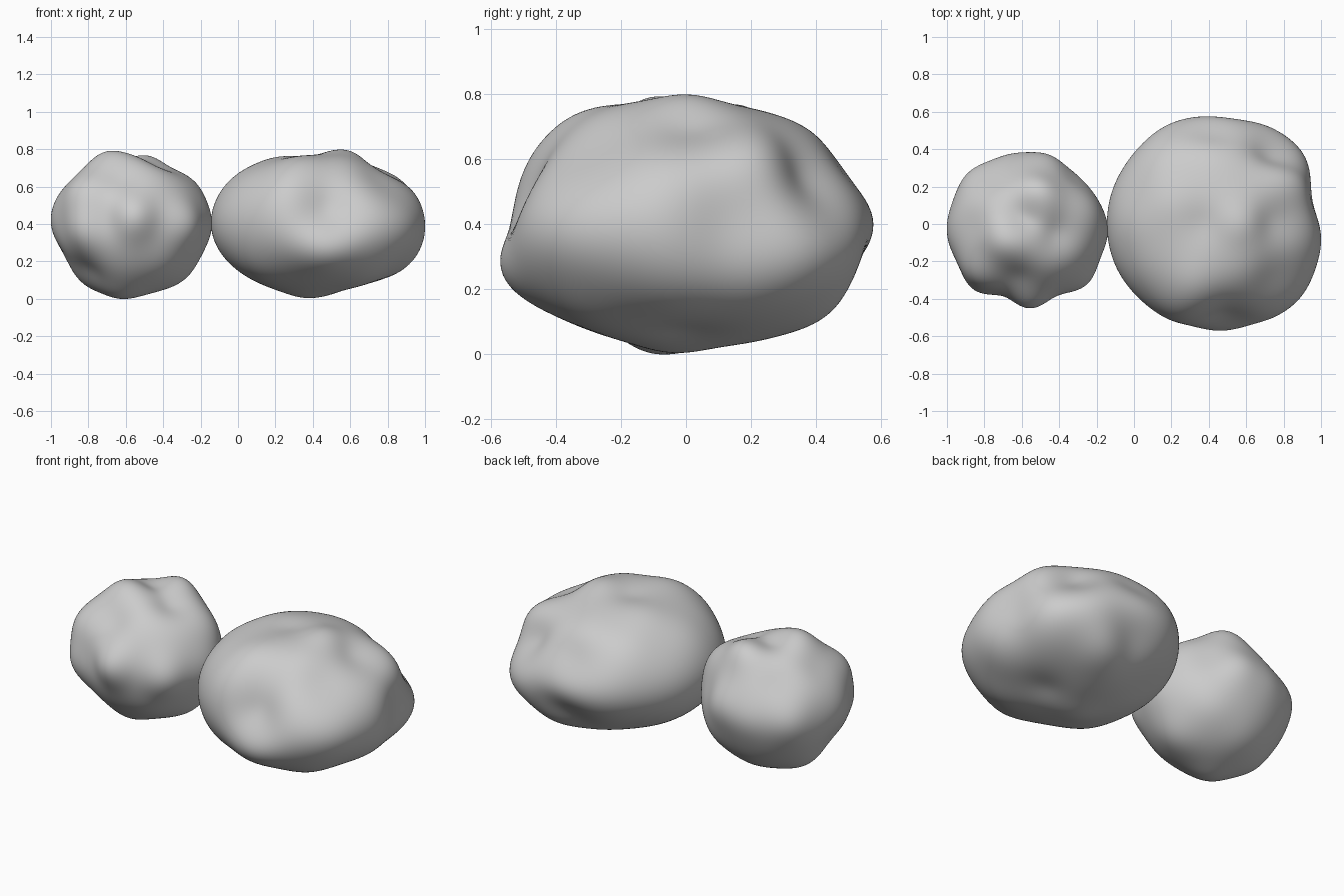
import bpy, bmesh, math
from mathutils import Vector


def lobe(name, centre, radii, marks, sharp=20):
    """Ellipsoid of rock pulled through a few surface marks with smooth bumps."""
    c = Vector(centre)
    dirs, goal = [], []

    def base(d):
        return 1 / math.sqrt(sum((d[i] / radii[i]) ** 2 for i in range(3)))

    for p in marks:
        v = Vector(p) - c
        d = v.normalized()
        dirs.append(d)
        goal.append(v.length / base(d) - 1)
    w = [0.0] * len(dirs)

    def swell(d):
        return sum(wi * math.exp(sharp * (d.dot(e) - 1)) for wi, e in zip(w, dirs))

    # relax the bump heights until the surface meets every mark
    for _ in range(20):
        for i, d in enumerate(dirs):
            w[i] += 0.8 * (goal[i] - swell(d))

    bm = bmesh.new()
    bmesh.ops.create_icosphere(bm, subdivisions=6, radius=1)
    for v in bm.verts:
        d = v.co.normalized()
        v.co = c + d * base(d) * (1 + swell(d))
    for f in bm.faces:
        f.smooth = True
    me = bpy.data.meshes.new(name)
    bm.to_mesh(me)
    bm.free()
    ob = bpy.data.objects.new(name, me)
    bpy.context.collection.objects.link(ob)


# large flattened lobe
lobe("large_lobe", (0.43, 0, 0.4), (0.57, 0.56, 0.38), [
    # rim, anticlockwise from +x
    (1.0, -0.10, 0.38), (0.95, 0.13, 0.42), (0.90, 0.38, 0.30), (0.75, 0.50, 0.37),
    (0.42, 0.575, 0.40), (0.18, 0.53, 0.40), (0.0, 0.38, 0.42), (-0.115, 0.18, 0.42),
    (-0.14, -0.07, 0.42), (-0.09, -0.24, 0.42), (0.02, -0.39, 0.42), (0.24, -0.525, 0.45),
    (0.48, -0.51, 0.42), (0.72, -0.51, 0.36), (0.90, -0.38, 0.37),
    # upper slopes and plateau edge
    (0.48, -0.44, 0.58), (0.25, -0.47, 0.61), (0.32, -0.33, 0.74), (0.58, -0.24, 0.745),
    (0.76, -0.28, 0.62), (0.08, -0.25, 0.665), (-0.02, 0.0, 0.655), (0.18, 0.12, 0.75),
    (0.37, 0.0, 0.76), (0.58, 0.0, 0.795), (0.76, 0.02, 0.68), (0.92, 0.0, 0.59),
    (0.85, 0.25, 0.62), (0.74, 0.36, 0.52), (0.58, 0.25, 0.725), (0.40, 0.42, 0.65),
    (0.42, 0.495, 0.545), (0.15, 0.36, 0.655),
    # lower slopes
    (0.48, -0.57, 0.29), (0.40, -0.38, 0.11), (0.70, -0.34, 0.12), (0.93, -0.05, 0.20),
    (0.80, 0.06, 0.115), (0.64, 0.0, 0.075), (0.36, -0.04, 0.005), (0.0, 0.0, 0.15),
    (0.09, -0.28, 0.14), (0.14, 0.28, 0.15), (0.43, 0.26, 0.05), (0.57, 0.45, 0.135),
    (0.45, 0.51, 0.26), (0.84, 0.28, 0.16),
])

# small rounder lobe
lobe("small_lobe", (-0.58, -0.02, 0.4), (0.42, 0.38, 0.38), [
    # rim, anticlockwise from +x
    (-0.14, -0.05, 0.40), (-0.20, 0.14, 0.43), (-0.33, 0.25, 0.50), (-0.46, 0.37, 0.46),
    (-0.66, 0.375, 0.42), (-0.88, 0.28, 0.42), (-0.97, 0.12, 0.42), (-1.0, -0.05, 0.42),
    (-0.94, -0.22, 0.40), (-0.84, -0.36, 0.37), (-0.70, -0.385, 0.42), (-0.56, -0.45, 0.44),
    (-0.40, -0.38, 0.40), (-0.26, -0.33, 0.40),
    # upper slopes
    (-0.69, -0.09, 0.79), (-0.58, 0.05, 0.74), (-0.51, 0.17, 0.765), (-0.42, -0.05, 0.70),
    (-0.22, 0.08, 0.60), (-0.86, 0.0, 0.66), (-0.76, 0.22, 0.62), (-0.62, -0.28, 0.64),
    (-0.38, -0.27, 0.62), (-0.86, -0.29, 0.59),
    # lower slopes
    (-0.63, -0.11, 0.005), (-0.50, 0.05, 0.03), (-0.29, -0.02, 0.10), (-0.81, 0.03, 0.07),
    (-0.93, -0.03, 0.24), (-0.80, -0.18, 0.16), (-0.62, -0.27, 0.11), (-0.39, -0.29, 0.18),
    (-0.59, 0.22, 0.095), (-0.35, 0.25, 0.21), (-0.82, 0.22, 0.20),
])
